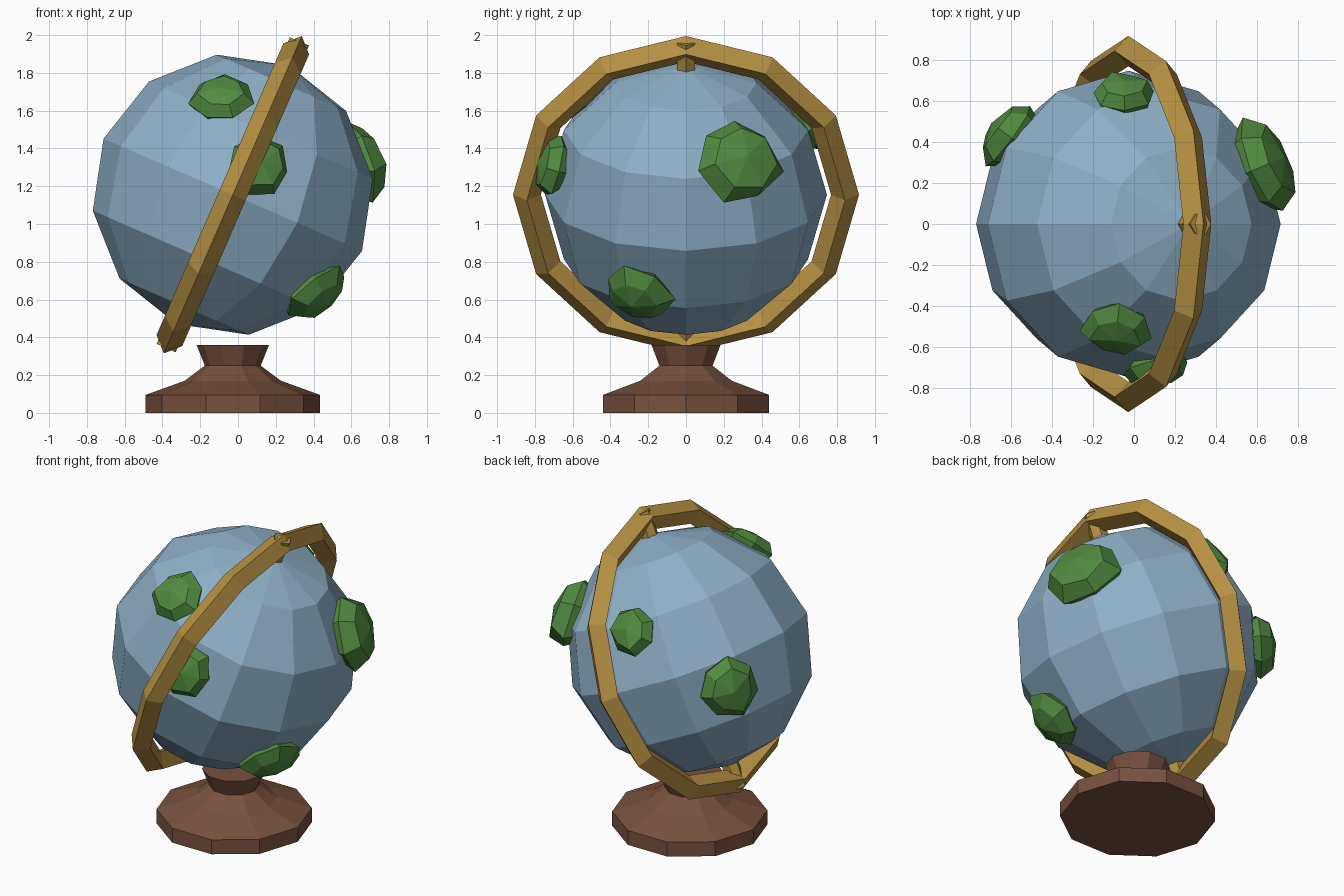
import bpy, bmesh, math, random
from mathutils import Vector, Matrix

if "Cube" in bpy.data.objects:
    bpy.data.objects.remove(bpy.data.objects["Cube"])

random.seed(4)
CENTRE = Vector((-0.0275, 0, 1.155))
TILT = Matrix.Rotation(math.radians(23.5), 4, 'Y')
R = 0.746


def material(name, rgb):
    m = bpy.data.materials.new(name)
    m.diffuse_color = (*rgb, 1)
    m.use_nodes = True
    m.node_tree.nodes["Principled BSDF"].inputs["Base Color"].default_value = m.diffuse_color
    return m


BLUE = material("ocean blue", (0.27, 0.43, 0.57))
GREEN = material("land green", (0.08, 0.26, 0.05))
GOLD = material("brass", (0.47, 0.28, 0.055))
BROWN = material("wood brown", (0.19, 0.083, 0.05))


def finish(name, mat, matrix=None):
    ob = bpy.context.object
    ob.name = name
    ob.data.materials.append(mat)
    if matrix is not None:
        ob.matrix_world = matrix
    return ob


PLACE = Matrix.Translation(CENTRE) @ TILT

# Tilted globe ball
bpy.ops.mesh.primitive_uv_sphere_add(segments=12, ring_count=6, radius=R)
finish("globe", BLUE, PLACE)

# Meridian ring with a diamond section
bpy.ops.mesh.primitive_torus_add(major_segments=12, minor_segments=4,
                                 major_radius=0.842, minor_radius=0.074)
finish("meridian_ring", GOLD, PLACE @ Matrix.Rotation(math.pi / 2, 4, 'Y'))

# Pivot pins at both poles
for name, s in (("top_pin", 1), ("bottom_pin", -1)):
    bpy.ops.mesh.primitive_cylinder_add(vertices=6, radius=0.055, depth=0.18)
    finish(name, GOLD, PLACE @ Matrix.Translation((0, 0, s * 0.795))
           @ Matrix.Rotation(math.pi / 2, 4, 'Z'))

# Land lumps: direction from globe centre, half width, half thickness
LANDS = [((-0.055, -0.49, 0.49), 0.175, 0.09),
         ((0.14, -0.70, 0.155), 0.175, 0.09),
         ((0.43, -0.25, -0.51), 0.20, 0.10),
         ((0.65, 0.28, 0.18), 0.245, 0.13),
         ((-0.02, 0.61, 0.355), 0.165, 0.09),
         ((-0.57, 0.42, 0.07), 0.20, 0.11)]
for i, (d, w, t) in enumerate(LANDS):
    d = Vector(d).normalized()
    bpy.ops.mesh.primitive_uv_sphere_add(segments=7, ring_count=4, radius=1)
    ob = bpy.context.object
    for v in ob.data.vertices:
        v.co *= random.uniform(0.86, 1.08)
    finish(f"land_{i + 1}", GREEN,
           Matrix.Translation(CENTRE + d * 0.725)
           @ d.to_track_quat('Z', 'Y').to_matrix().to_4x4()
           @ Matrix.Diagonal((w, w, t, 1)))

# Turned ten-sided base from a radius/height profile
PROFILE = [(0.4625, 0), (0.4625, 0.095), (0.255, 0.17), (0.148, 0.25), (0.192, 0.36)]
bm = bmesh.new()
rings = [[bm.verts.new((r * math.cos(k * math.tau / 10), r * math.sin(k * math.tau / 10), z))
          for k in range(10)] for r, z in PROFILE]
for a, b in zip(rings, rings[1:]):
    for k in range(10):
        n = (k + 1) % 10
        bm.faces.new((a[k], a[n], b[n], b[k]))
bm.faces.new(rings[0][::-1])
bm.faces.new(rings[-1])
me = bpy.data.meshes.new("base")
bm.to_mesh(me)
bm.free()
base = bpy.data.objects.new("base", me)
bpy.context.collection.objects.link(base)
base.location.x = CENTRE.x
me.materials.append(BROWN)
